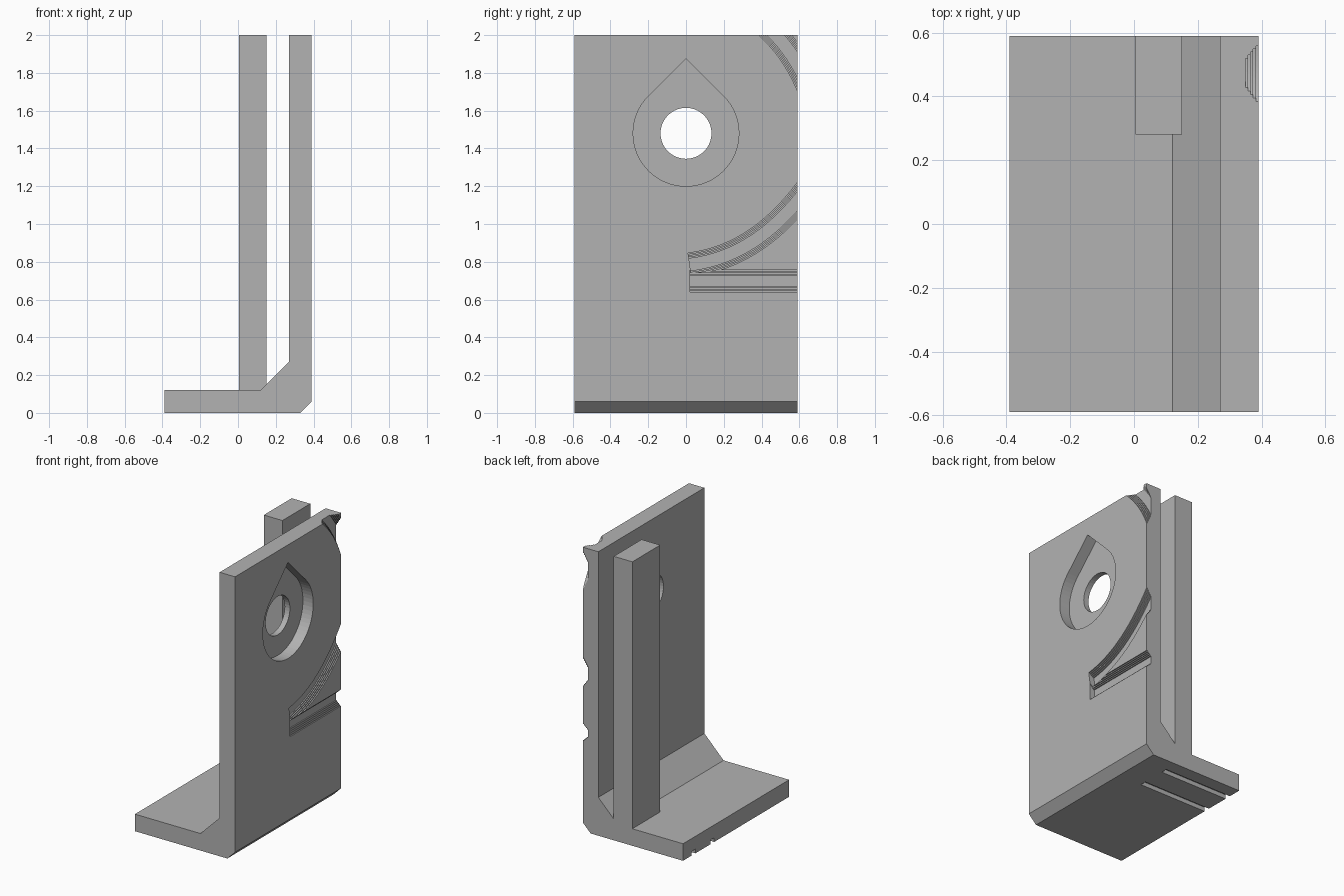
import bpy
import bmesh
from math import cos, sin, pi, radians
from mathutils import Vector

if "Cube" in bpy.data.objects:
    bpy.data.objects.remove(bpy.data.objects["Cube"])

grey = bpy.data.materials.new("plain_grey")
grey.use_nodes = True
grey.diffuse_color = (0.45, 0.45, 0.45, 1)
grey.node_tree.nodes["Principled BSDF"].inputs["Base Color"].default_value = grey.diffuse_color


def loft(name, rings):
    """Solid skinned through equal rings of points, capped at both ends."""
    bm = bmesh.new()
    loops = [[bm.verts.new(p) for p in ring] for ring in rings]
    n = len(loops[0])
    for a, b in zip(loops, loops[1:]):
        for i in range(n):
            j = (i + 1) % n
            bm.faces.new((a[i], a[j], b[j], b[i]))
    bm.faces.new(loops[0])
    bm.faces.new(loops[-1])
    bmesh.ops.recalc_face_normals(bm, faces=bm.faces)
    mesh = bpy.data.meshes.new(name)
    bm.to_mesh(mesh)
    bm.free()
    mesh.materials.append(grey)
    obj = bpy.data.objects.new(name, mesh)
    bpy.context.collection.objects.link(obj)
    return obj


def prism_x(name, outline, x0, x1):
    return loft(name, [[(x, y, z) for y, z in outline] for x in (x0, x1)])


def box(name, lo, hi):
    outline = [(lo[1], lo[2]), (hi[1], lo[2]), (hi[1], hi[2]), (lo[1], hi[2])]
    return prism_x(name, outline, lo[0], hi[0])


def cut(target, cutter):
    cutter.hide_render = True
    mod = target.modifiers.new("cut", 'BOOLEAN')
    mod.operation = 'DIFFERENCE'
    mod.solver = 'EXACT'
    mod.object = cutter
    bpy.context.view_layer.objects.active = target
    bpy.ops.object.modifier_apply(modifier=mod.name)
    bpy.data.objects.remove(cutter)


def arc(radius, start, end, count):
    return [(radius * cos(start + (end - start) * i / count),
             HOLE_Z + radius * sin(start + (end - start) * i / count))
            for i in range(count + 1)]


def bezier(a, b, c, count=16):
    a, b, c = Vector(a), Vector(b), Vector(c)
    ts = [i / count for i in range(count + 1)]
    return [a * (1 - t) ** 2 + b * 2 * t * (1 - t) + c * t * t for t in ts]


def stepped_groove(name, path, half_width):
    """Cutter with terraced sides that follows a path on the wall face."""
    side = [(half_width, FACE_X + 0.05)]
    for k in range(STEPS):
        w = half_width - 0.0075 * k
        side.append((w, FACE_X - 0.008 * k))
        side.append((w, FACE_X - 0.008 * (k + 1)))
    section = side + [(-w, x) for w, x in reversed(side)]
    rings = []
    for i, p in enumerate(path):
        d = (path[min(i + 1, len(path) - 1)] - path[max(i - 1, 0)]).normalized()
        rings.append([(x, p.x - d.y * w, p.y + d.x * w) for w, x in section])
    return loft(name, rings)


FACE_X, HALF_Y, HOLE_Z, STEPS = 0.39, 0.59, 1.48, 5

# Angle bracket: foot, upright wall, inner gusset and outer chamfer
profile = [(-0.39, 0), (0.33, 0), (0.39, 0.06), (0.39, 2), (0.27, 2),
           (0.27, 0.27), (0.12, 0.12), (-0.39, 0.12)]
bracket = loft("angle_bracket", [[(x, y, z) for x, z in profile] for y in (-HALF_Y, HALF_Y)])

# Teardrop recess and round through hole
teardrop = arc(0.28, radians(135), radians(405), 48) + [(0, HOLE_Z + 0.396)]
cut(bracket, prism_x("teardrop_cutter", teardrop, FACE_X - 0.08, 0.5))
cut(bracket, prism_x("hole_cutter", arc(0.135, 0, 2 * pi, 40)[:-1], 0.2, 0.5))

# Terraced grooves on the wall face
cut(bracket, stepped_groove("upper_groove", bezier((0.33, 2.12), (0.55, 1.98), (0.66, 1.7)), 0.063))
cut(bracket, stepped_groove("sweeping_groove", bezier((0.02, 0.785), (0.4, 0.83), (0.68, 1.24)), 0.062))
cut(bracket, stepped_groove("straight_groove", [Vector((0.021, 0.698)), Vector((0.66, 0.698))], 0.058))

# Slots under the foot
for y in (0.265, 0.475):
    cut(bracket, box("slot_cutter", (-0.5, y - 0.022, -0.1), (0.145, y + 0.022, 0.03)))

# Square post standing on the foot
box("rear_post", (0.005, 0.28, 0.12), (0.15, HALF_Y, 2))
